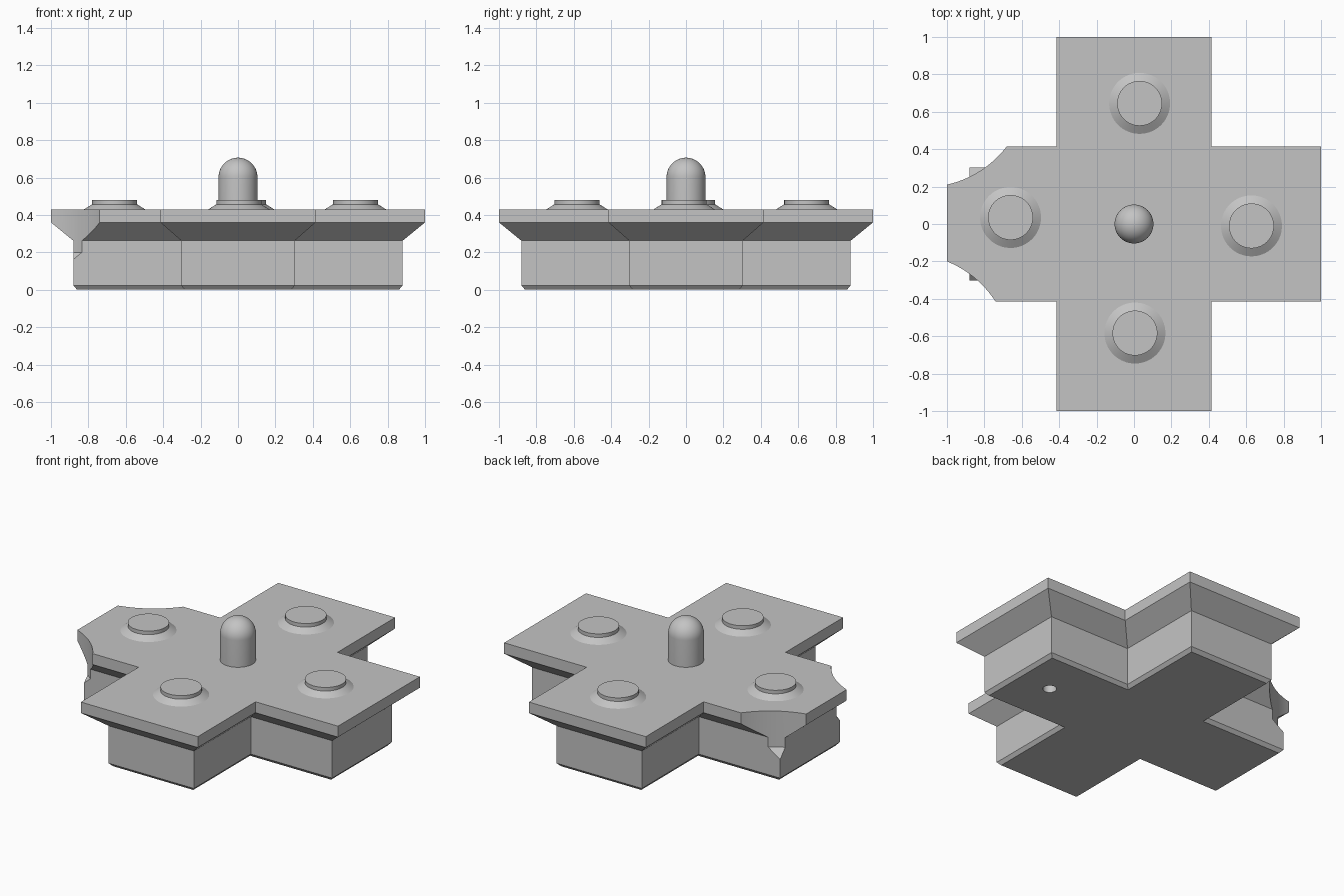
import bpy
import bmesh
from math import cos, sin, pi, radians

cube = bpy.data.objects.get("Cube")
if cube:
    bpy.data.objects.remove(cube, do_unlink=True)

grey = bpy.data.materials.new("plain grey")
grey.use_nodes = True
colour = (0.55, 0.55, 0.55, 1)
grey.diffuse_color = colour
grey.node_tree.nodes["Principled BSDF"].inputs["Base Color"].default_value = colour


def loft(name, rings):
    """Skin a stack of closed rings and cap both ends."""
    bm = bmesh.new()
    loops = [[bm.verts.new(p) for p in ring] for ring in rings]
    n = len(loops[0])
    for low, high in zip(loops, loops[1:]):
        for i in range(n):
            j = (i + 1) % n
            bm.faces.new((low[i], low[j], high[j], high[i]))
    bm.faces.new(loops[0][::-1])
    bm.faces.new(loops[-1])
    mesh = bpy.data.meshes.new(name)
    bm.to_mesh(mesh)
    bm.free()
    mesh.materials.append(grey)
    obj = bpy.data.objects.new(name, mesh)
    bpy.context.collection.objects.link(obj)
    return obj


def lathe(name, profile, x=0, y=0, sides=64):
    """Turn a (radius, height) profile around a vertical axis."""
    return loft(name, [[(x + r * cos(2 * pi * i / sides), y + r * sin(2 * pi * i / sides), z)
                        for i in range(sides)] for r, z in profile])


def plus_ring(reach, half, z):
    """Outline of a plus shape."""
    points = []
    for c, s in ((1, 0), (0, 1), (-1, 0), (0, -1)):
        for px, py in ((reach, -half), (reach, half), (half, half)):
            points.append((px * c - py * s, px * s + py * c, z))
    return points


def smooth(obj):
    bpy.ops.object.select_all(action='DESELECT')
    obj.select_set(True)
    bpy.context.view_layer.objects.active = obj
    bpy.ops.object.shade_smooth_by_angle(angle=radians(25))


# Plus-shaped block: chamfered foot, wall, flared underside, top slab
block = loft("plus_block", [plus_ring(*level) for level in (
    (0.86, 0.285, 0), (0.88, 0.303, 0.022), (0.88, 0.303, 0.262),
    (1.0, 0.415, 0.36), (1.0, 0.415, 0.43))])

# Scooped corners on the right arm, and the small hole underneath
scoop = ((0.49, 0.115), (0.555, 0.2), (0.555, 0.6))
cutters = [
    lathe("back_scoop_cutter", scoop, -1.121, 0.752, 128),
    lathe("front_scoop_cutter", scoop, -1.207, -0.715, 128),
    lathe("hole_cutter", ((0.04, -0.05), (0.04, 0.045)), 0.64, 0, 32),
]
bpy.context.view_layer.objects.active = block
for cutter in cutters:
    cutter.hide_render = True
    mod = block.modifiers.new("cut", 'BOOLEAN')
    mod.operation = 'DIFFERENCE'
    mod.solver = 'EXACT'
    mod.object = cutter
    bpy.ops.object.modifier_apply(modifier=mod.name)
    bpy.data.objects.remove(cutter, do_unlink=True)
smooth(block)

# Low studs with a sloped collar, one per arm
studs = {"right": (-0.66, 0.035), "back": (0.03, 0.645),
         "left": (0.628, -0.01), "front": (0.005, -0.583)}
for side, (x, y) in studs.items():
    smooth(lathe(side + "_stud", ((0.163, 0.425), (0.163, 0.43), (0.12, 0.457), (0.12, 0.48)), x, y))

# Round-topped peg in the middle
peg_radius, shoulder = 0.104, 0.602
dome = [(peg_radius * cos(a), shoulder + peg_radius * sin(a))
        for a in (pi / 2 * i / 16 for i in range(16))]
smooth(lathe("centre_peg", [(peg_radius, 0.42)] + dome + [(0.002, shoulder + peg_radius)]))
